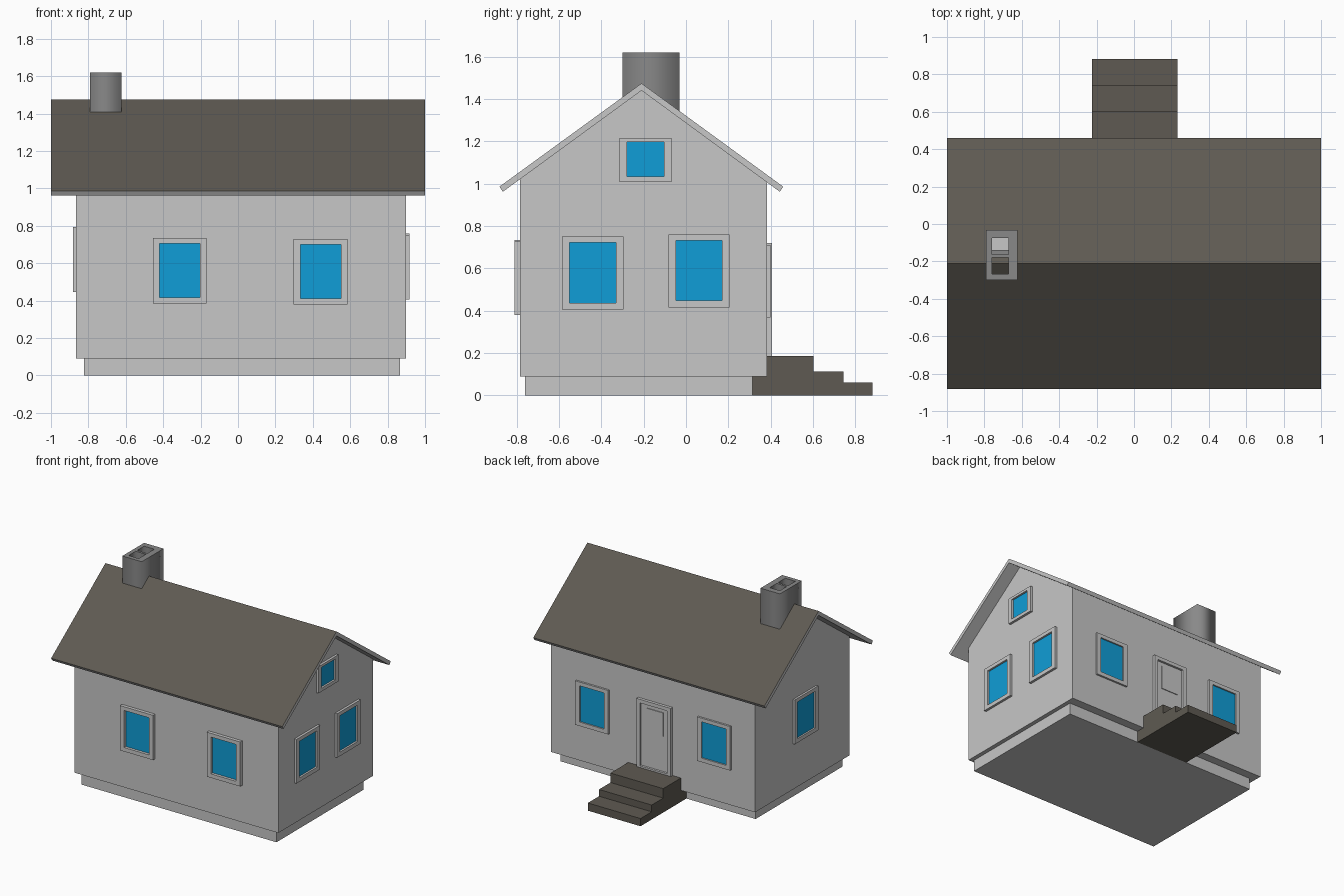
import bpy, bmesh

if "Cube" in bpy.data.objects:
    bpy.data.objects.remove(bpy.data.objects["Cube"])


def material(name, rgb):
    m = bpy.data.materials.new(name)
    m.diffuse_color = (*rgb, 1)
    m.use_nodes = True
    m.node_tree.nodes["Principled BSDF"].inputs["Base Color"].default_value = m.diffuse_color
    return m


LIGHT = material("light_grey", (0.57, 0.57, 0.57))
BROWN = material("dark_brown", (0.113, 0.102, 0.084))
BLUE = material("glass_blue", (0.005, 0.34, 0.68))
STONE = material("chimney_grey", (0.25, 0.25, 0.25))


def finish(name, bm, *mats):
    bmesh.ops.recalc_face_normals(bm, faces=bm.faces)
    me = bpy.data.meshes.new(name)
    bm.to_mesh(me)
    bm.free()
    for m in mats:
        me.materials.append(m)
    ob = bpy.data.objects.new(name, me)
    bpy.context.collection.objects.link(ob)
    return ob


def profile(name, pts, x0, x1, *mats):
    """Extrude a closed (y, z) outline along x."""
    bm = bmesh.new()
    a = [bm.verts.new((x0, y, z)) for y, z in pts]
    b = [bm.verts.new((x1, y, z)) for y, z in pts]
    n = len(pts)
    for i in range(n):
        j = (i + 1) % n
        bm.faces.new((a[i], a[j], b[j], b[i]))
    bm.faces.new(a)
    bm.faces.new(b)
    return finish(name, bm, *mats)


def box(name, x, y, z, mat):
    rect = [(y[0], z[0]), (y[1], z[0]), (y[1], z[1]), (y[0], z[1])]
    return profile(name, rect, x[0], x[1], mat)


# Walls: axis of the outward normal, its sign, wall position
X0, X1, Y0, Y1 = -0.866, 0.898, -0.784, 0.383
WALLS = {"front": ("y", -1, Y0), "back": ("y", 1, Y1),
         "left": ("x", -1, X0), "right": ("x", 1, X1)}


def on_wall(wall, u, v, d):
    axis, sign, pos = WALLS[wall]
    p = pos + sign * d
    return (u, p, v) if axis == "y" else (p, u, v)


def frame(name, wall, outer, inner, depth):
    """Rectangular ring on a wall; rectangles are (u0, u1, z0, z1)."""
    bm = bmesh.new()
    loops = []
    for (a, b, c, d), h in ((outer, -0.005), (outer, depth), (inner, depth), (inner, -0.005)):
        loops.append([bm.verts.new(on_wall(wall, u, v, h))
                      for u, v in ((a, c), (b, c), (b, d), (a, d))])
    for k in range(4):
        p, q = loops[k], loops[(k + 1) % 4]
        for i in range(4):
            j = (i + 1) % 4
            bm.faces.new((p[i], p[j], q[j], q[i]))
    return finish(name, bm, LIGHT)


def plate(name, wall, rect, d0, d1, mat):
    a = on_wall(wall, rect[0], rect[2], d0)
    b = on_wall(wall, rect[1], rect[3], d1)
    x, y, z = [sorted(t) for t in zip(a, b)]
    return box(name, x, y, z, mat)


def window(name, wall, outer, depth, mu=0.036, mb=0.031, mt=0.029):
    u0, u1, z0, z1 = outer
    inner = (u0 + mu, u1 - mu, z0 + mb, z1 - mt)
    frame(name + "_frame", wall, outer, inner, depth)
    plate(name + "_pane", wall, inner, -0.002, 0.004, BLUE)


# Foundation and gabled house body
box("foundation", (-0.823, 0.866), (-0.761, 0.315), (0, 0.09), LIGHT)
RY, RZ, SLOPE = -0.21, 1.44, 0.728
profile("house_walls", [(Y0, 0.09), (Y1, 0.09), (Y1, RZ - (Y1 - RY) * SLOPE),
                        (RY, RZ), (Y0, RZ - (RY - Y0) * SLOPE)], X0, X1, LIGHT)

# Roof: dark on the upper slopes, light on edges and underside
roof = profile("roof", [(-0.881, 0.986), (RY, 1.474), (0.459, 0.986),
                        (0.443, 0.962), (RY, RZ), (-0.865, 0.962)], -1, 1, LIGHT, BROWN)
for f in roof.data.polygons:
    f.material_index = 1 if f.normal.z > 0.3 else 0

# Chimney with two open flues
cu = bpy.data.curves.new("chimney", "CURVE")
cu.dimensions = "2D"
cu.fill_mode = "BOTH"
cu.extrude = 0.14
for a, b, c, d in ((-0.791, -0.623, -0.30, -0.031),
                   (-0.759, -0.671, -0.162, -0.076),
                   (-0.759, -0.671, -0.268, -0.18)):
    s = cu.splines.new("POLY")
    s.points.add(3)
    for p, (x, y) in zip(s.points, ((a, c), (b, c), (b, d), (a, d))):
        p.co = (x, y, 0, 1)
    s.use_cyclic_u = True
cu.materials.append(STONE)
chimney = bpy.data.objects.new("chimney", cu)
chimney.location.z = 1.48
bpy.context.collection.objects.link(chimney)
box("flue_floor", (-0.759, -0.671), (-0.138, -0.076), (1.35, 1.43), LIGHT)
box("flue_ledge", (-0.759, -0.671), (-0.162, -0.138), (1.35, 1.45), STONE)

# Windows
window("front_window_left", "front", (-0.455, -0.168, 0.385, 0.735), 0.026)
window("front_window_right", "front", (0.297, 0.586, 0.38, 0.728), 0.026)
window("right_window_front", "right", (-0.586, -0.295, 0.406, 0.751), 0.019)
window("right_window_back", "right", (-0.083, 0.205, 0.416, 0.76), 0.019)
window("attic_window", "right", (-0.314, -0.068, 1.008, 1.216), 0.019, mb=0.026, mt=0.02)
window("left_window", "left", (-0.375, -0.085, 0.447, 0.794), 0.016)
window("back_window_left", "back", (0.395, 0.68, 0.367, 0.711), 0.015)
window("back_window_right", "back", (-0.66, -0.375, 0.367, 0.711), 0.015)

# Door with a framed upper panel
frame("door_frame", "back", (-0.152, 0.145, 0.187, 0.72), (-0.122, 0.115, 0.2, 0.692), 0.023)
plate("door", "back", (-0.122, 0.115, 0.19, 0.692), -0.002, 0.006, LIGHT)
plate("door_panel", "back", (-0.077, 0.07, 0.475, 0.66), 0.005, 0.012, LIGHT)

# Steps
profile("steps", [(0.315, 0), (0.882, 0), (0.882, 0.06), (0.744, 0.06), (0.744, 0.113),
                  (0.602, 0.113), (0.602, 0.187), (Y1, 0.187), (Y1, 0.09), (0.315, 0.09)],
        -0.224, 0.232, BROWN)
